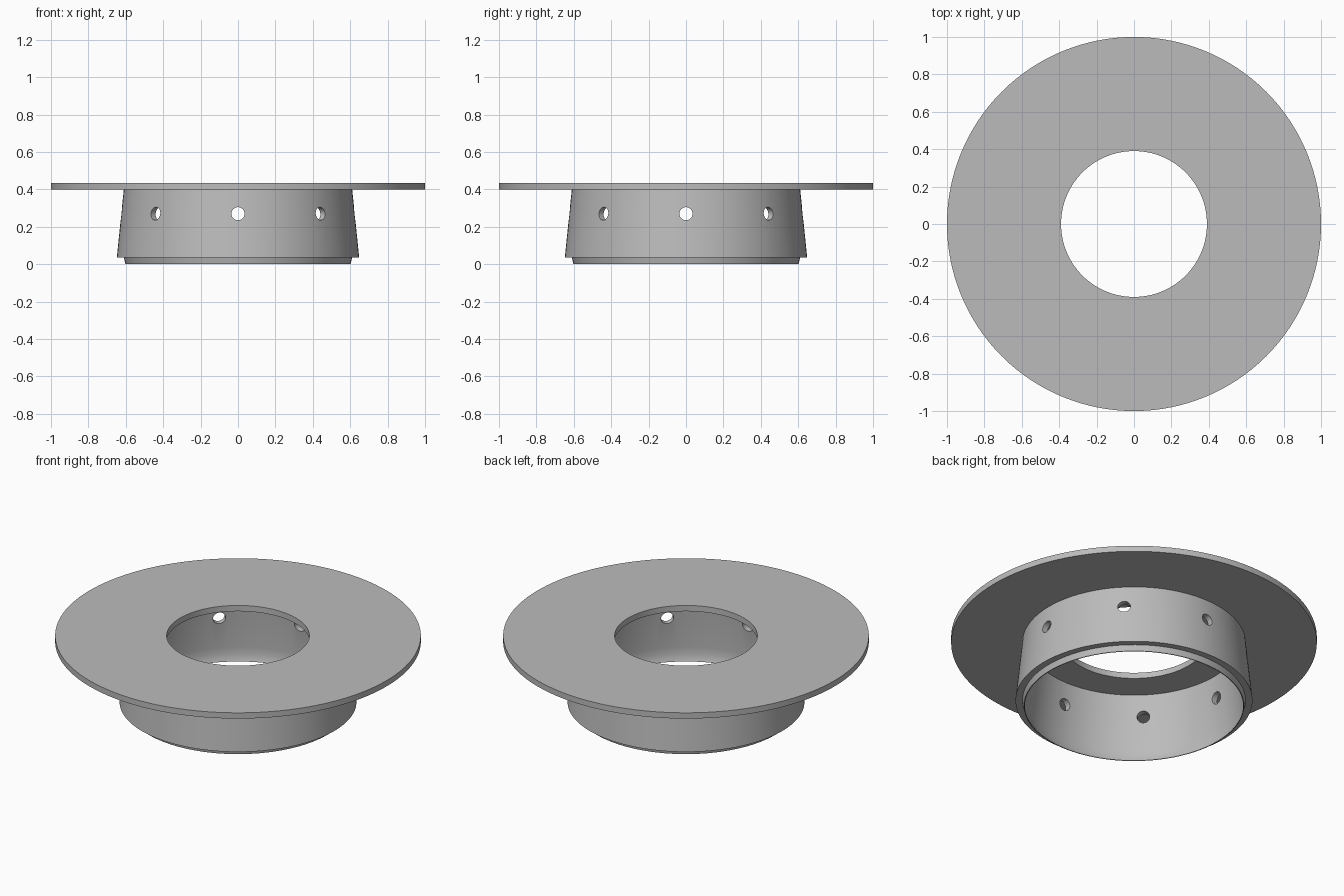
import bpy
import bmesh
from math import cos, sin, pi
from mathutils import Matrix, Vector

SIDES = 128
HOLES = 8

if "Cube" in bpy.data.objects:
    bpy.data.objects.remove(bpy.data.objects["Cube"])

grey = bpy.data.materials.new("mid_grey")
grey.use_nodes = True
grey.diffuse_color = (0.5, 0.5, 0.5, 1)
grey.node_tree.nodes["Principled BSDF"].inputs["Base Color"].default_value = grey.diffuse_color


def add_object(name, bm):
    bmesh.ops.recalc_face_normals(bm, faces=bm.faces)
    mesh = bpy.data.meshes.new(name)
    bm.to_mesh(mesh)
    bm.free()
    mesh.materials.append(grey)
    obj = bpy.data.objects.new(name, mesh)
    bpy.context.collection.objects.link(obj)
    return obj


def lathe(name, profile):
    """Turn a closed (radius, height) profile around the z axis."""
    bm = bmesh.new()
    rings = []
    for r, z in profile:
        rings.append([bm.verts.new((r * cos(2 * pi * i / SIDES), r * sin(2 * pi * i / SIDES), z))
                      for i in range(SIDES)])
    for a, b in zip(rings, rings[1:] + rings[:1]):
        for i in range(SIDES):
            j = (i + 1) % SIDES
            bm.faces.new((a[i], a[j], b[j], b[i]))
    return add_object(name, bm)


def smooth(obj):
    bpy.ops.object.select_all(action="DESELECT")
    obj.select_set(True)
    bpy.context.view_layer.objects.active = obj
    bpy.ops.object.shade_smooth_by_angle()


# Flat flange with a round opening
flange = lathe("flange", [(0.39, 0.4), (1.0, 0.4), (1.0, 0.435), (0.39, 0.435)])

# Tapered collar with a stepped lip and a rounded inner bottom edge
collar = lathe("collar", [
    (0.574, 0.405), (0.61, 0.405), (0.648, 0.035), (0.61, 0.035), (0.602, 0),
    (0.597, 0), (0.603, 0.015), (0.608, 0.04), (0.61, 0.08)])

# Radial holes through the collar wall
bm = bmesh.new()
for k in range(HOLES):
    turn = Matrix.Rotation(2 * pi * k / HOLES, 4, "Z")
    place = turn @ Matrix.Translation(Vector((0.61, 0, 0.27))) @ Matrix.Rotation(pi / 2, 4, "Y")
    bmesh.ops.create_cone(bm, cap_ends=True, segments=32, radius1=0.035, radius2=0.035,
                          depth=0.2, matrix=place)
cutter = add_object("hole_cutter", bm)
cutter.hide_render = True

cut = collar.modifiers.new("holes", "BOOLEAN")
cut.operation = "DIFFERENCE"
cut.solver = "EXACT"
cut.object = cutter
bpy.context.view_layer.objects.active = collar
bpy.ops.object.modifier_apply(modifier=cut.name)
bpy.data.objects.remove(cutter)

for part in (flange, collar):
    smooth(part)
